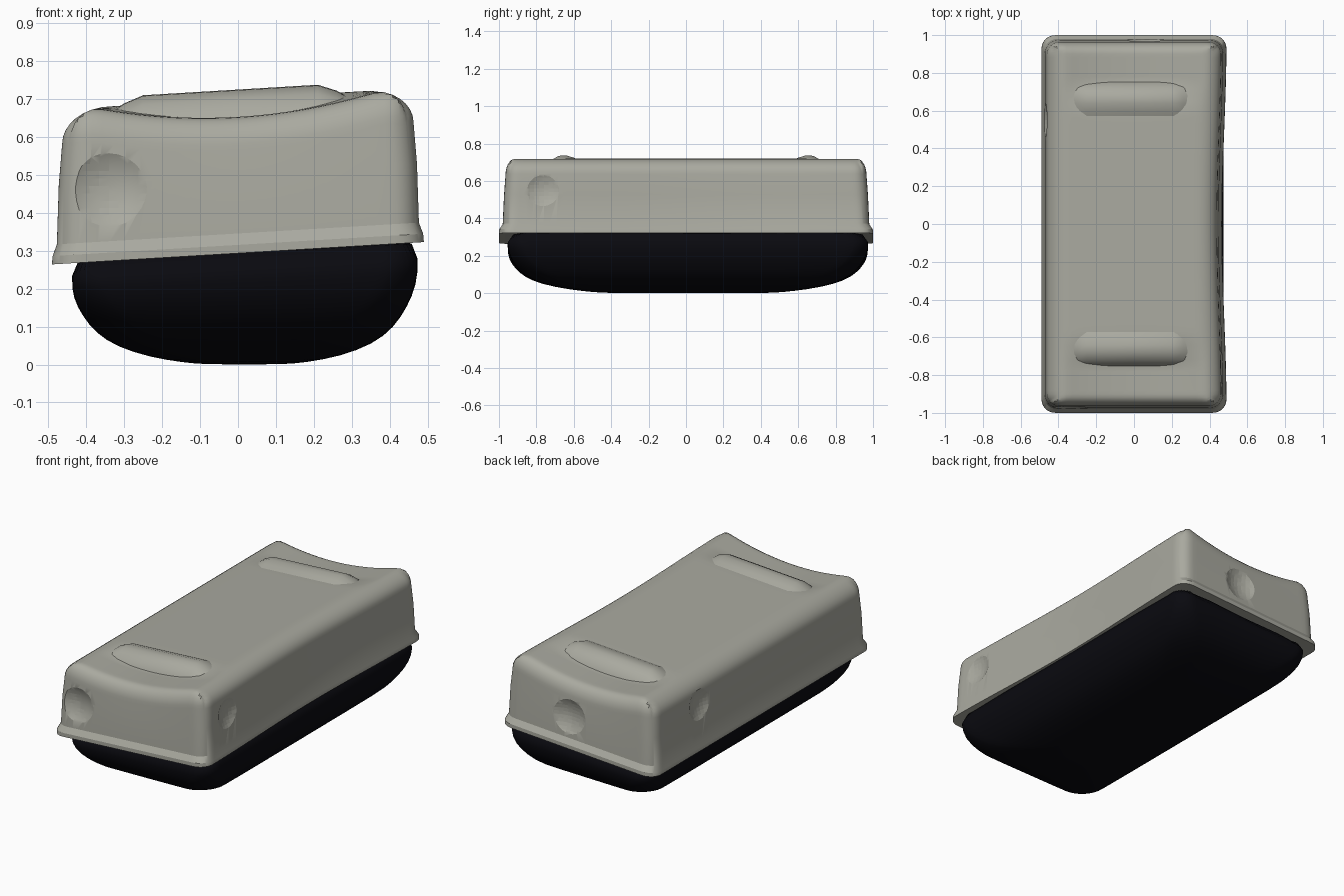
import bpy, bmesh, math
from mathutils import Vector

if "Cube" in bpy.data.objects:
    bpy.data.objects.remove(bpy.data.objects["Cube"])


def material(name, color):
    m = bpy.data.materials.new(name)
    m.diffuse_color = (*color, 1)
    m.use_nodes = True
    m.node_tree.nodes["Principled BSDF"].inputs["Base Color"].default_value = m.diffuse_color
    return m


SHELL = material("warm_grey", (0.40, 0.40, 0.35))
DARK = material("black", (0.003, 0.003, 0.005))
TILT = 0.06   # the whole lid leans slightly to one side


def smooth(ob, angle):
    bpy.ops.object.select_all(action='DESELECT')
    ob.select_set(True)
    bpy.context.view_layer.objects.active = ob
    bpy.ops.object.shade_smooth_by_angle(angle=math.radians(angle))


def finish(bm, name, mat, angle=40):
    bmesh.ops.recalc_face_normals(bm, faces=bm.faces)
    me = bpy.data.meshes.new(name)
    bm.to_mesh(me)
    bm.free()
    ob = bpy.data.objects.new(name, me)
    bpy.context.collection.objects.link(ob)
    me.materials.append(mat)
    smooth(ob, angle)
    return ob


def bridge(bm, a, b):
    for i in range(len(a)):
        k = (i + 1) % len(a)
        bm.faces.new((a[i], a[k], b[k], b[i]))


def rounded(x, y, hx, hy, r):
    """Pull the corners of a rectangle inwards to radius r."""
    cx, cy = max(abs(x) - hx + r, 0), max(abs(y) - hy + r, 0)
    if cx > 0 and cy > 0:
        k = max(cx, cy) / math.hypot(cx, cy)
        x = math.copysign(hx - r + cx * k, x)
        y = math.copysign(hy - r + cy * k, y)
    return x, y


def roll(d, r, drop):
    """Quarter-ellipse fall-off near an edge."""
    return drop * (1 - math.sqrt(max(0, 1 - (1 - d / r) ** 2))) if d < r else 0


def top_height(x, y, dx, dy):
    """Level middle, dished ends, rolled outer edges."""
    across = max(0, 1 - (x / 0.38) ** 2)
    end = min(1, max(0, (abs(y) - 0.60) / 0.15))
    z = 0.70 - 0.048 * across * end
    return z - max(roll(dx, 0.12, 0.09), roll(dy, 0.06, 0.09))


# Upper shell: dished grid top, walls extruded down to a flared skirt
HX, HY, NX, NY = 0.463, 0.965, 32, 60
bm = bmesh.new()
rows = []
for j in range(NY + 1):
    row = []
    for i in range(NX + 1):
        x = HX * math.sin(math.pi * (i / NX - 0.5))
        y = HY * math.sin(math.pi * (j / NY - 0.5))
        z = top_height(x, y, HX - abs(x), HY - abs(y))
        x, y = rounded(x, y, HX, HY, 0.07)
        row.append(bm.verts.new((x, y, z)))
    rows.append(row)
for a, b in zip(rows, rows[1:]):
    for i in range(NX):
        bm.faces.new((a[i], a[i + 1], b[i + 1], b[i]))
loop = (rows[0][:-1] + [r[-1] for r in rows[:-1]]
        + rows[-1][:0:-1] + [r[0] for r in rows[:0:-1]])
outline = [v.co.copy() for v in loop]
for z, hx, hy in [(0.50, 0.472, 0.973), (0.345, 0.477, 0.98), (0.315, 0.488, 1.0),
                  (0.293, 0.49, 1.0), (0.30, 0.42, 0.92)]:
    ring = [bm.verts.new((p.x * hx / HX, p.y * hy / HY, z)) for p in outline]
    bridge(bm, loop, ring)
    loop = ring
bm.faces.new(loop)
for v in bm.verts:
    if v.co.x > 0:                      # slight waist on one side
        v.co.x *= 1 - 0.05 * math.cos(min(1, abs(v.co.y)) * math.pi / 2) ** 2
    v.co.z += TILT * v.co.x
shell = finish(bm, "upper_shell", SHELL)

# Shallow round dimples, one in each wall: position on wall, outward direction
for pos, out in [((0.473, -0.76, 0.56), (1, 0, 0)), ((-0.473, 0.55, 0.53), (-1, 0, 0)),
                 ((-0.34, -0.973, 0.47), (0, -1, 0)), ((0.06, 0.973, 0.48), (0, 1, 0))]:
    bpy.ops.mesh.primitive_uv_sphere_add(segments=48, ring_count=32, radius=0.20,
                                         location=Vector(pos) + 0.174 * Vector(out))
    cutter = bpy.context.object
    cutter.name = "dimple_cutter"
    cutter.hide_render = True
    cut = shell.modifiers.new("dimple", 'BOOLEAN')
    cut.operation, cut.solver, cut.object = 'DIFFERENCE', 'EXACT', cutter
    bpy.context.view_layer.objects.active = shell
    bpy.ops.object.modifier_apply(modifier=cut.name)
    bpy.data.objects.remove(cutter)
smooth(shell, 30)

# Raised cross ridges near each end of the top
PROFILE = [(0.77, 0.60), (0.75, 0.66), (0.72, 0.70), (0.68, 0.722),
           (0.64, 0.724), (0.60, 0.712), (0.55, 0.69), (0.53, 0.60)]
for side, name in [(-1, "front_ridge"), (1, "rear_ridge")]:
    bm = bmesh.new()
    rings = []
    for x, k in [(-0.34, 0.65), (-0.30, 0.85), (-0.25, 1), (0.0, 1),
                 (0.21, 1), (0.26, 0.85), (0.30, 0.65)]:
        rings.append([bm.verts.new((x, side * y, 0.60 + (z - 0.60) * k + TILT * x))
                      for y, z in PROFILE])
    for a, b in zip(rings, rings[1:]):
        bridge(bm, a, b)
    bm.faces.new(rings[0])
    bm.faces.new(rings[-1])
    finish(bm, name, SHELL)

# Dark rounded underside, lofted from rounded rectangles
bm = bmesh.new()
rings = []
for z, hx, hy, r in [(0.34, 0.445, 0.955, 0.07), (0.25, 0.458, 0.967, 0.09),
                     (0.19, 0.452, 0.957, 0.11), (0.14, 0.428, 0.925, 0.13),
                     (0.09, 0.393, 0.875, 0.15), (0.05, 0.338, 0.785, 0.16),
                     (0.02, 0.25, 0.64, 0.15), (0.005, 0.16, 0.50, 0.12),
                     (0.0, 0.10, 0.42, 0.08)]:
    ring = []
    for sx, sy, start in [(1, 1, 0), (-1, 1, 90), (-1, -1, 180), (1, -1, 270)]:
        for s in range(9):
            a = math.radians(start + s * 11.25)
            x = sx * (hx - r) + r * math.cos(a) + 0.018
            y = sy * (hy - r) + r * math.sin(a) + 0.01
            lift = TILT * x * min(1, z / 0.3)
            ring.append(bm.verts.new((x, y, z + lift)))
    rings.append(ring)
for a, b in zip(rings, rings[1:]):
    bridge(bm, a, b)
bm.faces.new(rings[0])
bm.faces.new(rings[-1])
base = finish(bm, "rounded_underside", DARK, 180)
base.modifiers.new("soften", 'SUBSURF').levels = 1
base.modifiers["soften"].render_levels = 1
